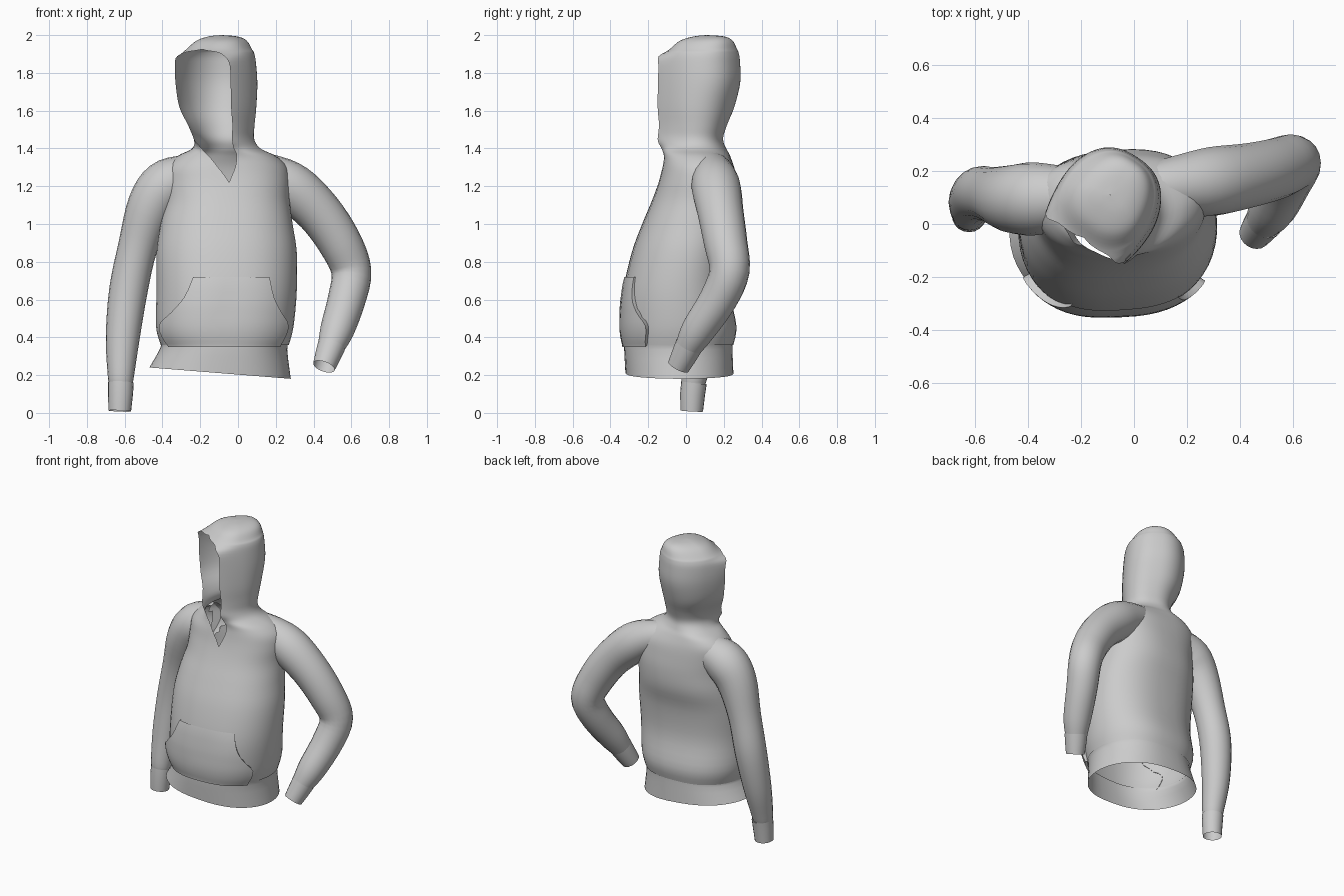
import bpy, bmesh, math
from mathutils import Vector, Matrix

if "Cube" in bpy.data.objects:
    bpy.data.objects.remove(bpy.data.objects["Cube"])

cloth = bpy.data.materials.new("grey_cloth")
cloth.use_nodes = True
cloth.diffuse_color = (0.6, 0.6, 0.6, 1)
cloth.node_tree.nodes["Principled BSDF"].inputs["Base Color"].default_value = (0.6, 0.6, 0.6, 1)


def smooth_rows(rows, steps):
    """Catmull-Rom interpolation of any list of number rows."""
    out = []
    for i in range(len(rows) - 1):
        a, b = rows[max(i - 1, 0)], rows[i]
        c, d = rows[i + 1], rows[min(i + 2, len(rows) - 1)]
        for k in range(steps):
            t = k / steps
            out.append([q + t / 2 * (r - p + t * (2*p - 5*q + 4*r - s + t * (3*q - p - 3*r + s)))
                        for p, q, r, s in zip(a, b, c, d)])
    return out + [list(rows[-1])]


def loft(name, rings, closed=False, hidden=None):
    """Skin a list of equal point rings, dropping faces hidden in another part."""
    bm = bmesh.new()
    grid = [[bm.verts.new(p) for p in ring] for ring in rings]
    n = len(grid[0])
    for low, high in zip(grid, grid[1:]):
        for j in range(n if closed else n - 1):
            k = (j + 1) % n
            bm.faces.new((low[j], low[k], high[k], high[j]))
    bmesh.ops.remove_doubles(bm, verts=bm.verts, dist=0.0005)
    bmesh.ops.recalc_face_normals(bm, faces=bm.faces)
    if hidden:
        inner = [f for f in bm.faces if all(hidden(v.co) for v in f.verts)]
        bmesh.ops.delete(bm, geom=inner, context="FACES")
    mesh = bpy.data.meshes.new(name)
    bm.to_mesh(mesh)
    bm.free()
    mesh.materials.append(cloth)
    obj = bpy.data.objects.new(name, mesh)
    bpy.context.collection.objects.link(obj)
    bpy.ops.object.select_all(action="DESELECT")
    obj.select_set(True)
    bpy.context.view_layer.objects.active = obj
    bpy.ops.object.shade_smooth_by_angle(angle=math.radians(50))
    return obj


def ring_point(row, angle, grow=0.0):
    """Point on a garment ring; angle 0 is the front, turning toward -x."""
    z, cx, cy, half, front, back, yaw, gap = row
    s, c = math.sin(angle), math.cos(angle)
    u = -math.copysign(abs(s) ** 0.8, s) * (half + grow)
    v = -c * ((front if c > 0 else back) + grow)
    p = Matrix.Rotation(math.radians(yaw), 3, "Z") @ Vector((u, v, 0))
    return p + Vector((cx, cy, z))


def ring(row, count=48):
    """Ring left open at the front by the gap half-angle."""
    gap = math.radians(max(row[7], 0))
    return [ring_point(row, gap + (2 * math.pi - 2 * gap) * j / count) for j in range(count + 1)]


# Rows: z, centre x, centre y, half width, front depth, back depth, yaw, gap
torso = [
    (0.36, -0.07, -0.03, 0.34, 0.30, 0.28, 3, 0),
    (0.46, -0.07, -0.03, 0.365, 0.31, 0.295, 4, 0),
    (0.65, -0.06, -0.03, 0.372, 0.30, 0.26, 4, 0),
    (0.85, -0.06, 0.0, 0.372, 0.285, 0.24, 4, 0),
    (1.00, -0.06, 0.03, 0.35, 0.26, 0.245, 4, 0),
    (1.12, -0.055, 0.07, 0.33, 0.25, 0.21, 4, 0),
    (1.22, -0.055, 0.09, 0.33, 0.235, 0.18, 2, 0),
    (1.30, -0.06, 0.1, 0.32, 0.225, 0.155, 0, 5),
    (1.36, -0.06, 0.09, 0.26, 0.205, 0.14, -6, 12),
]
hood = [
    (1.40, -0.06, 0.07, 0.18, 0.20, 0.135, -15, 24),
    (1.45, -0.065, 0.05, 0.15, 0.23, 0.14, -23, 42),
    (1.52, -0.075, 0.05, 0.158, 0.25, 0.16, -29, 54),
    (1.62, -0.095, 0.06, 0.185, 0.28, 0.19, -33, 59),
    (1.75, -0.105, 0.07, 0.195, 0.295, 0.215, -33, 60),
    (1.86, -0.11, 0.07, 0.19, 0.30, 0.215, -33, 60),
    (1.905, -0.11, 0.07, 0.18, 0.185, 0.21, -33, 35),
    (1.925, -0.11, 0.07, 0.165, 0.145, 0.205, -33, 0),
    (1.97, -0.10, 0.08, 0.125, 0.10, 0.175, -33, 0),
    (1.993, -0.09, 0.10, 0.07, 0.05, 0.11, -33, 0),
    (2.00, -0.09, 0.11, 0.001, 0.001, 0.001, -33, 0),
]
body = smooth_rows(torso + hood, 4)

# Sleeve rows: x, y, z, radius, from beside the neck to the wrist
right_path = smooth_rows([
    (-0.16, 0.10, 1.30, 0.10), (-0.27, 0.10, 1.25, 0.12), (-0.38, 0.095, 1.2, 0.138),
    (-0.46, 0.095, 1.09, 0.128), (-0.53, 0.11, 0.88, 0.105), (-0.58, 0.115, 0.65, 0.102),
    (-0.61, 0.085, 0.40, 0.09), (-0.62, 0.045, 0.20, 0.07), (-0.62, 0.04, 0.15, 0.062)], 4)
left_path = smooth_rows([
    (0.03, 0.13, 1.30, 0.09), (0.16, 0.145, 1.26, 0.112), (0.29, 0.16, 1.19, 0.13),
    (0.43, 0.183, 1.06, 0.122), (0.54, 0.21, 0.9, 0.115), (0.60, 0.23, 0.75, 0.106),
    (0.575, 0.17, 0.60, 0.1), (0.525, 0.065, 0.44, 0.09), (0.49, 0.01, 0.345, 0.07)], 4)


def in_sleeve(p):
    return any((p - Vector(r[:3])).length < 0.85 * r[3] for r in right_path + left_path)


def in_body(p):
    z, cx, cy, half, front, back, yaw, gap = min(body, key=lambda r: abs(r[0] - p.z))
    q = Matrix.Rotation(math.radians(-yaw), 3, "Z") @ (p - Vector((cx, cy, z)))
    depth = front if q.y < 0 else back
    return p.z > torso[0][0] and abs(q.x / half) ** 2.5 + (q.y / depth) ** 2 < 0.8


loft("torso_and_hood", [ring(r) for r in body], hidden=in_sleeve)

# Hem band, flaring out and tilted sideways
band = [
    (0.375, -0.07, -0.03, 0.342, 0.295, 0.275, 3, 0),
    (0.34, -0.075, -0.03, 0.336, 0.297, 0.275, 3, 0),
    (0.21, -0.095, -0.03, 0.375, 0.29, 0.28, 3, 0),
]
hem = loft("hem_band", [ring(r) for r in smooth_rows(band, 3)])
for v in hem.data.vertices:
    v.co.z -= 0.08 * (v.co.x + 0.09) * (0.375 - v.co.z) / 0.165

# Front pouch pocket following the torso: height, reach, side shift, puff
levels = smooth_rows(torso, 12)
outline = [(0.35, 54, 4, 0.008), (0.38, 56, 5, 0.016), (0.46, 58, 6, 0.024),
           (0.53, 44, 3, 0.02), (0.61, 33, 1, 0.014), (0.72, 27, -1, 0.004)]
sheet = []
for z, reach, shift, puff in smooth_rows(outline, 3):
    row = min(levels, key=lambda r: abs(r[0] - z))
    line = []
    for j in range(-10, 11):
        angle = math.radians(shift + reach * j / 10)
        p = ring_point(row, angle, 0.004 + puff * (0.3 + 0.7 * abs(j / 10)))
        line.append((p.x, p.y, z))
    ends = [ring_point(row, math.radians(shift + side * reach), -0.005) for side in (-1, 1)]
    sheet.append([ends[0]] + line + [ends[1]])
loft("front_pocket", sheet)


def tube(name, rows, sides=20):
    """Open tube along rows of x, y, z, radius."""
    rings = []
    for i, (x, y, z, r) in enumerate(rows):
        before, after = rows[max(i - 1, 0)], rows[min(i + 1, len(rows) - 1)]
        along = (Vector(after[:3]) - Vector(before[:3])).normalized()
        side = along.cross(Vector((0, 1, 0))).normalized()
        up = side.cross(along)
        angles = [2 * math.pi * j / sides for j in range(sides)]
        rings.append([Vector((x, y, z)) + r * (side * math.cos(a) + up * math.sin(a)) for a in angles])
    loft(name, rings, closed=True, hidden=in_body)


# Sleeves and cuffs
tube("right_sleeve", right_path)
tube("right_cuff", [(-0.62, 0.042, 0.16, 0.068), (-0.622, 0.035, 0.10, 0.066), (-0.626, 0.03, 0.01, 0.06)])
tube("left_sleeve", left_path)
tube("left_cuff", [(0.495, 0.015, 0.355, 0.074), (0.475, -0.012, 0.30, 0.068), (0.455, -0.04, 0.245, 0.06)])
